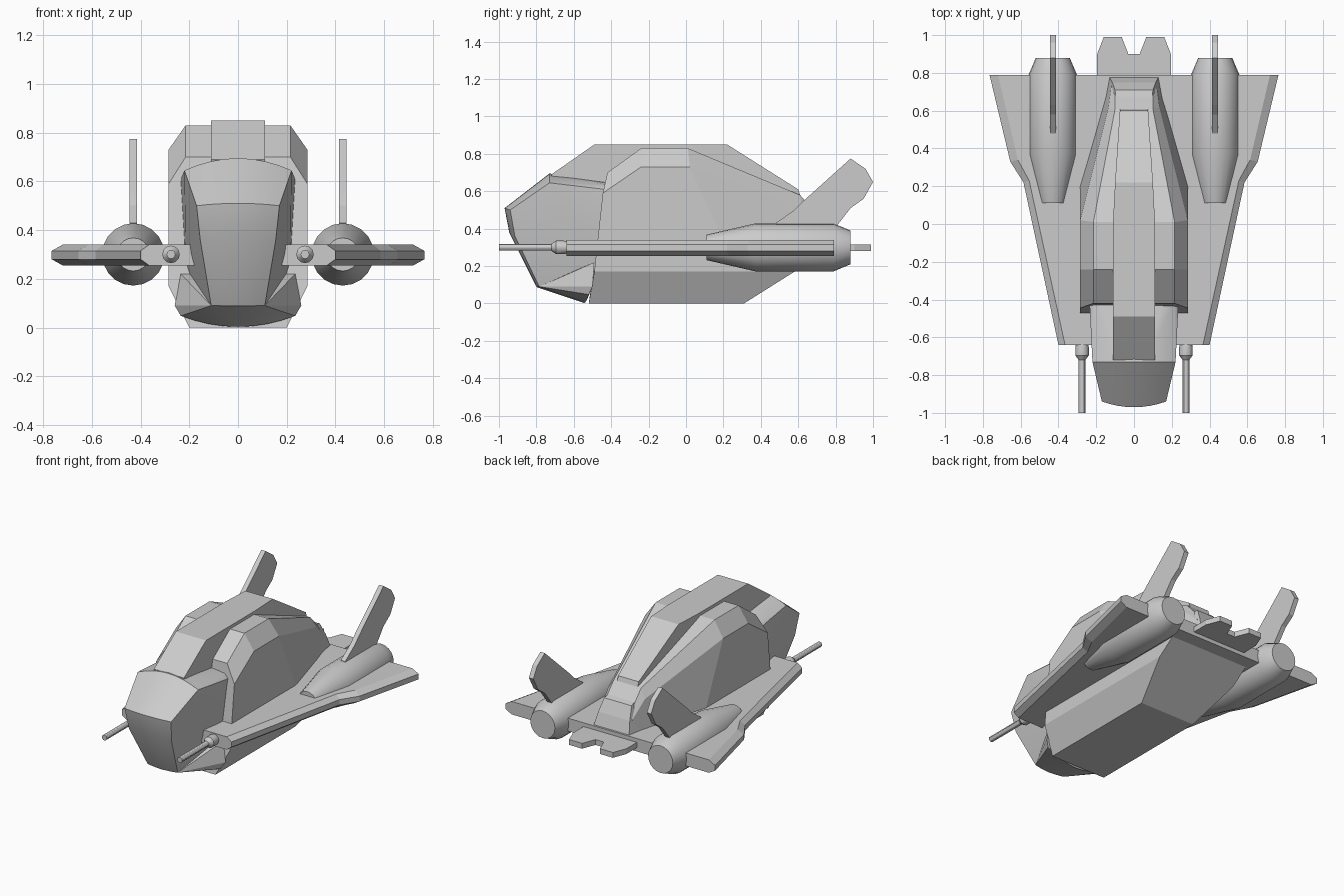
import bpy, bmesh, math
from mathutils import Vector

cube = bpy.data.objects.get("Cube")
if cube:
    bpy.data.objects.remove(cube, do_unlink=True)

grey = bpy.data.materials.new("hull_grey")
grey.use_nodes = True
COLOR = (0.6, 0.6, 0.6, 1)
grey.diffuse_color = COLOR
grey.node_tree.nodes["Principled BSDF"].inputs["Base Color"].default_value = COLOR


def finish(name, bm, smooth=None):
    bmesh.ops.recalc_face_normals(bm, faces=bm.faces)
    me = bpy.data.meshes.new(name)
    bm.to_mesh(me)
    bm.free()
    me.materials.append(grey)
    ob = bpy.data.objects.new(name, me)
    bpy.context.collection.objects.link(ob)
    if smooth:
        bpy.ops.object.select_all(action='DESELECT')
        ob.select_set(True)
        bpy.context.view_layer.objects.active = ob
        bpy.ops.object.shade_smooth_by_angle(angle=math.radians(smooth))
    return ob


def loft(name, rings, smooth=None):
    """Skin closed rings of equal length and cap both ends."""
    bm = bmesh.new()
    rows = [[bm.verts.new(p) for p in r] for r in rings]
    n = len(rows[0])
    for a, b in zip(rows, rows[1:]):
        for i in range(n):
            j = (i + 1) % n
            bm.faces.new((a[i], a[j], b[j], b[i]))
    bm.faces.new(rows[0])
    bm.faces.new(rows[-1][::-1])
    return finish(name, bm, smooth)


def shell(name, pts, smooth=None):
    """Convex shell around points and their mirror images."""
    bm = bmesh.new()
    for x, y, z in pts:
        bm.verts.new((x, y, z))
        if abs(x) > 1e-5:
            bm.verts.new((-x, y, z))
    res = bmesh.ops.convex_hull(bm, input=bm.verts)
    junk = {g for g in res["geom_interior"] + res["geom_unused"]
            if isinstance(g, bmesh.types.BMVert)}
    bmesh.ops.delete(bm, geom=list(junk), context='VERTS')
    bmesh.ops.dissolve_limit(bm, angle_limit=math.radians(1),
                             verts=bm.verts, edges=bm.edges)
    return finish(name, bm, smooth)


def mirrored(half):
    return half + [(-x, y, z) for x, y, z in reversed(half)]


def turned(name, x, z, profile, sides):
    """Round body along y from (y, radius) pairs."""
    rings = []
    for y, r in profile:
        angles = [2 * math.pi * i / sides for i in range(sides)]
        rings.append([(x + r * math.cos(a), y, z + r * math.sin(a)) for a in angles])
    return loft(name, rings, 30)


# Wing plate with bevelled leading edges
outer = [(0.40, -0.64), (0.585, 0.22), (0.655, 0.33), (0.765, 0.79)]
inner = [(0.365, -0.64), (0.555, 0.23), (0.615, 0.34), (0.72, 0.79)]
loft("wing", [mirrored([(x, y, z) for x, y in edge]) for edge, z in
              ((inner, 0.255), (outer, 0.28), (outer, 0.315), (inner, 0.34))])

# Lower hull with chamfered keel
keel = []
for front, y_bottom, y_mid, y_top in ((True, -0.52, -0.49, -0.48), (False, 0.31, 0.58, 0.72)):
    keel.append(mirrored([(0.20, y_bottom, 0.0), (0.285, y_mid, 0.17), (0.285, y_top, 0.27)]))
loft("lower_hull", keel)

# Upper hull: shoulder sections as (y_top, x_top, z_top, y_side, x_side, z_side, y_base, x_base)
sections = [
    (-0.42, 0.215, 0.70, -0.445, 0.285, 0.59, -0.48, 0.285),
    (-0.24, 0.215, 0.83, -0.24, 0.285, 0.73, -0.24, 0.285),
    (0.01, 0.215, 0.83, 0.02, 0.285, 0.73, 0.23, 0.285),
    (0.61, 0.10, 0.58, 0.62, 0.135, 0.52, 0.65, 0.165),
    (0.72, 0.10, 0.46, 0.73, 0.12, 0.42, 0.75, 0.13)]
loft("upper_hull", [mirrored([(xt, yt, zt), (xs, ys, zs), (xb, yb, 0.27)])
                    for yt, xt, zt, ys, xs, zs, yb, xb in sections])

# Dorsal spine
spine = [(-0.72, 0.11, 0.69), (-0.49, 0.11, 0.85), (0.03, 0.11, 0.85),
         (0.22, 0.10, 0.85), (0.60, 0.075, 0.61), (0.63, 0.075, 0.52)]
loft("spine", [mirrored([(x, y, z), (x, y, 0.45)]) for y, x, z in spine])

# Tail fairing
shell("tail_fairing", [(0.09, 0.60, 0.53), (0.10, 0.71, 0.50), (0.115, 0.75, 0.42),
                       (0.13, 0.78, 0.33), (0.16, 0.62, 0.33)])

# Cockpit: bowed rows as (half_width, y_mid, z_mid, y_edge, z_edge)
rows = [(0.21, -0.42, 0.65, -0.42, 0.635), (0.22, -0.73, 0.695, -0.73, 0.645),
        (0.17, -0.97, 0.51, -0.94, 0.50), (0.155, -0.945, 0.38, -0.915, 0.36),
        (0.11, -0.80, 0.09, -0.785, 0.09)]
nose = [(0.235, -0.43, 0.61), (0.215, -0.47, 0.27), (0.16, -0.49, 0.09)]
for w, ym, zm, ye, ze in rows:
    for i in range(5):
        t = i / 4
        nose.append((w * t, ym + (ye - ym) * t * t, zm + (ze - zm) * t * t))
shell("cockpit", nose, 28)

# Chin plate under the cockpit
chin = [(0.11, -0.785, 0.09), (0, -0.80, 0.088), (0.26, -0.50, 0.09), (0.235, -0.49, 0.22)]
for i in range(5):
    t = i / 4
    chin.append((0.235 * t, -0.545 + 0.025 * t, 0.003 + 0.045 * t * t))
shell("chin", chin, 20)

# Tail tabs behind the wing
tab = [(0.195, 0.77), (0.195, 0.90), (0.16, 0.99), (0.065, 0.99), (0.03, 0.90)]
loft("tail_tabs", [mirrored([(x, y, z) for x, y in tab]) for z in (0.28, 0.315)])

# Paired engines, fins and guns
fin = [(0.48, 0.40), (0.48, 0.43), (0.58, 0.50), (0.63, 0.55), (0.88, 0.775), (0.96, 0.72),
       (1.0, 0.65), (0.95, 0.56), (0.88, 0.51), (0.81, 0.42), (0.78, 0.40)]
for side, s in (("left", 1), ("right", -1)):
    turned("engine_" + side, s * 0.43, 0.30,
           [(0.11, 0.068), (0.37, 0.128), (0.79, 0.128), (0.88, 0.09)], 20)
    loft("fin_" + side, [[(s * 0.43 + d, y, z) for y, z in fin] for d in (-0.016, 0.016)])
    turned("gun_" + side, s * 0.275, 0.30,
           [(-1.0, 0.018), (-0.72, 0.018), (-0.695, 0.036), (-0.655, 0.036), (-0.62, 0.03)], 12)
